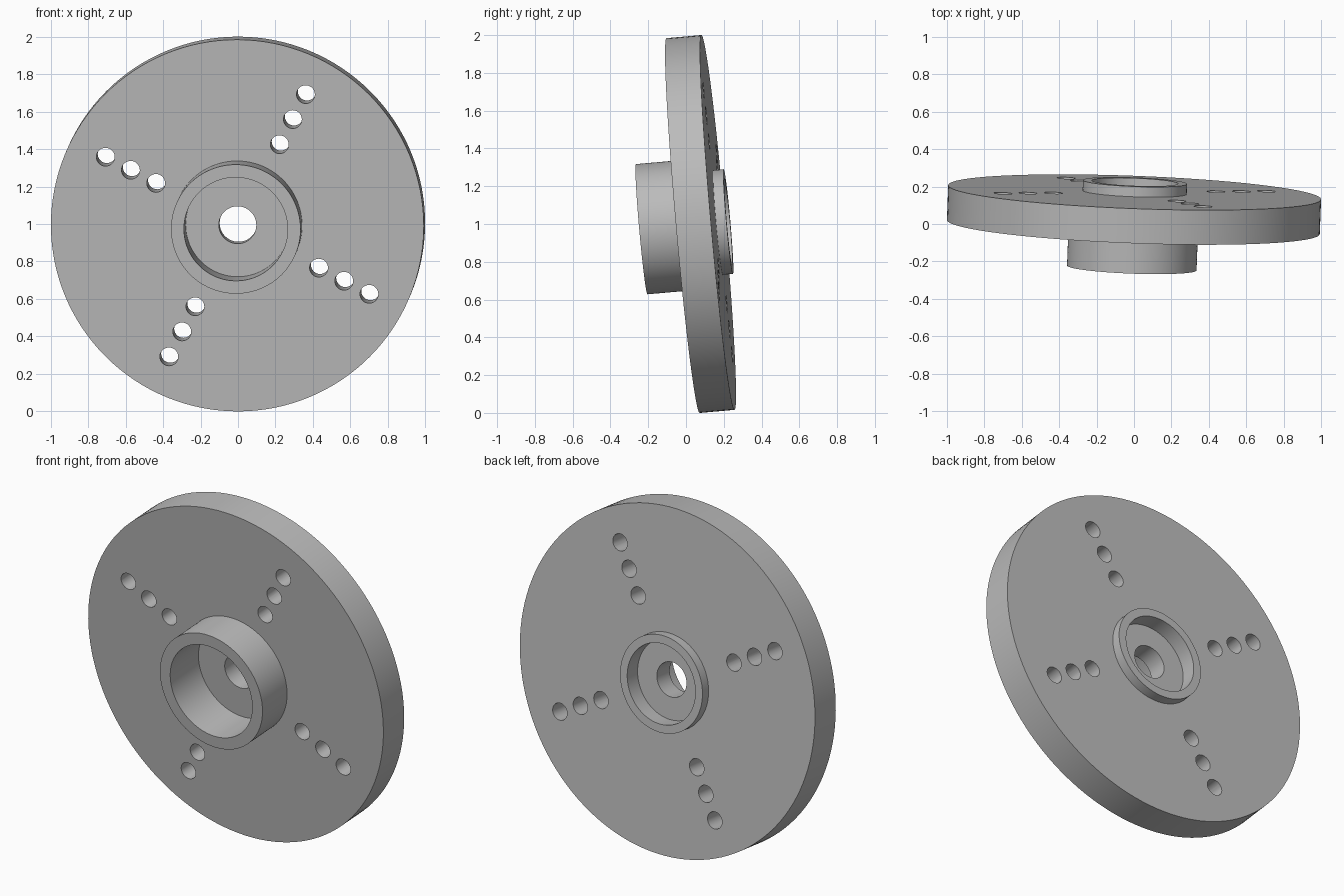
import bpy, bmesh, math
from mathutils import Vector, Matrix

cube = bpy.data.objects.get("Cube")
if cube:
    bpy.data.objects.remove(cube, do_unlink=True)

# Plain grey metal
grey = bpy.data.materials.new("grey_metal")
grey.use_nodes = True
colour = (0.5, 0.5, 0.5, 1)
grey.diffuse_color = colour
grey.node_tree.nodes["Principled BSDF"].inputs["Base Color"].default_value = colour

SEGMENTS = 128
HALF = 0.093                    # half the plate thickness
HUB = HALF + 0.22               # end of the front hub
COLLAR = -HALF - 0.055          # end of the back collar


def make_object(name, bm):
    bmesh.ops.recalc_face_normals(bm, faces=bm.faces)
    mesh = bpy.data.meshes.new(name)
    bm.to_mesh(mesh)
    bm.free()
    obj = bpy.data.objects.new(name, mesh)
    bpy.context.collection.objects.link(obj)
    return obj


# Turned body: closed (radius, height) section, with height towards the front (-y)
section = [(0.1, 0.06), (0.277, 0.06), (0.277, HUB), (0.346, HUB),
           (0.346, HALF), (0.996, HALF), (0.996, -HALF), (0.278, -HALF),
           (0.278, COLLAR), (0.23, COLLAR), (0.23, -0.055), (0.1, -0.055)]
bm = bmesh.new()
rings = []
for i in range(SEGMENTS):
    a = math.tau * i / SEGMENTS
    rings.append([bm.verts.new((r * math.cos(a), -h, r * math.sin(a)))
                  for r, h in section])
for i, ring in enumerate(rings):
    after = rings[(i + 1) % SEGMENTS]
    for j in range(len(section)):
        k = (j + 1) % len(section)
        bm.faces.new((ring[j], ring[k], after[k], after[j]))
plate = make_object("hub_plate", bm)
plate.data.materials.append(grey)

# Four rows of three bolt holes
bm = bmesh.new()
for row in range(4):
    a = math.radians(62.5 + 90 * row)
    for r in (0.49, 0.642, 0.793):
        place = (Matrix.Translation((r * math.cos(a), 0, r * math.sin(a)))
                 @ Matrix.Rotation(math.pi / 2, 4, 'X'))
        bmesh.ops.create_cone(bm, cap_ends=True, segments=32, radius1=0.049,
                              radius2=0.049, depth=0.5, matrix=place)
cutter = make_object("bolt_hole_cutter", bm)
cutter.hide_render = True

cut = plate.modifiers.new("bolt_holes", 'BOOLEAN')
cut.operation = 'DIFFERENCE'
cut.solver = 'EXACT'
cut.object = cutter
bpy.context.view_layer.objects.active = plate
plate.select_set(True)
bpy.ops.object.modifier_apply(modifier=cut.name)
bpy.data.objects.remove(cutter, do_unlink=True)

# Lean the whole plate slightly off vertical
facing = Vector((-0.038, -1, -0.0884)).normalized()
tilt = Vector((0, -1, 0)).rotation_difference(facing).to_matrix().to_4x4()
plate.data.transform(Matrix.Translation((0, 0.077, 1)) @ tilt)
bpy.ops.object.shade_smooth_by_angle(angle=math.radians(30))
